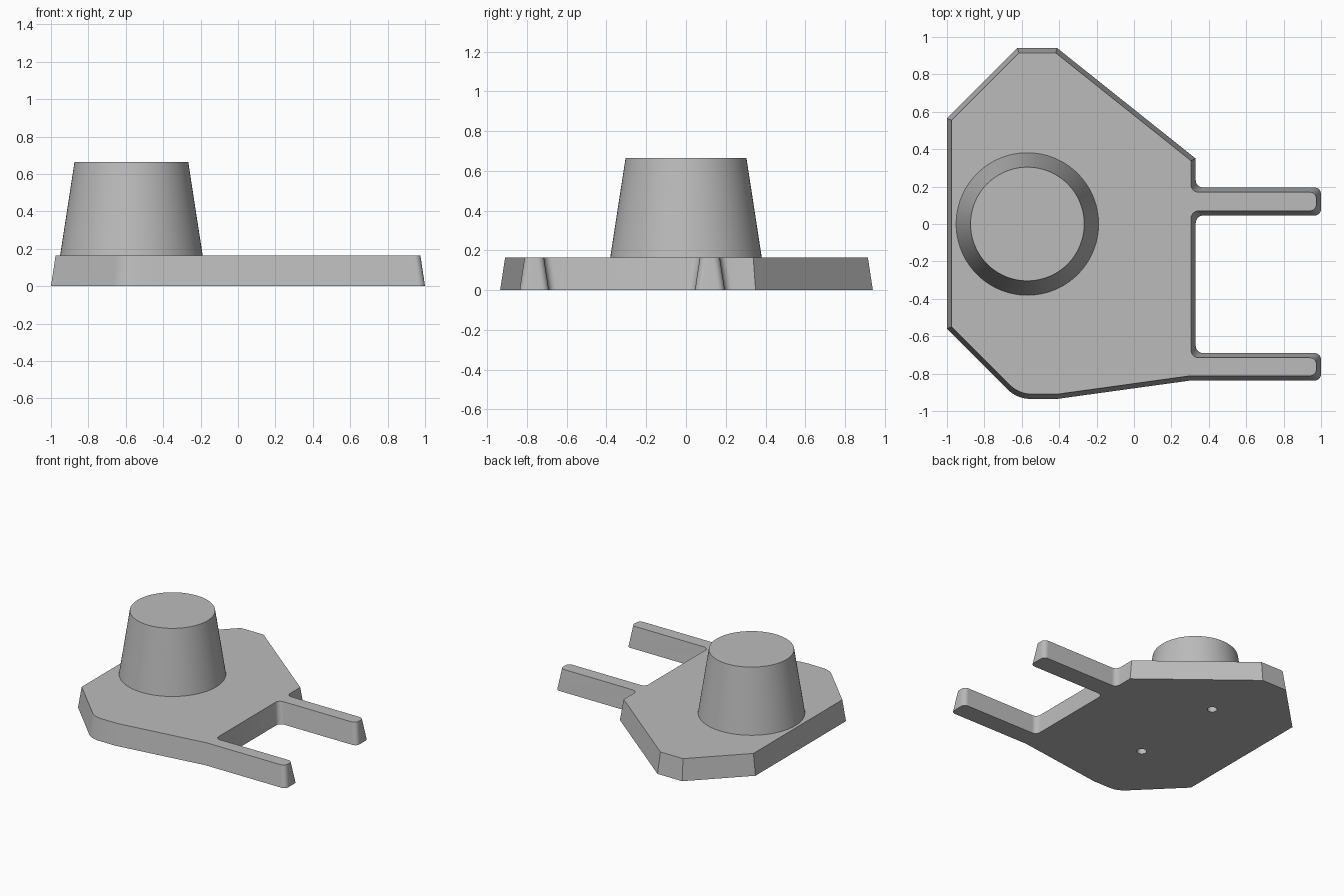
import bpy, bmesh, math
from mathutils import Vector

cube = bpy.data.objects.get("Cube")
if cube:
    bpy.data.objects.remove(cube, do_unlink=True)

PLATE_H, DRAFT = 0.165, 0.025

grey = bpy.data.materials.new("plain grey")
grey.use_nodes = True
colour = (0.5, 0.5, 0.5, 1)
grey.diffuse_color = colour
grey.node_tree.nodes["Principled BSDF"].inputs["Base Color"].default_value = colour


def inset(corners, d):
    """Move every edge of a counter-clockwise outline inward by d."""
    out = []
    for i, p in enumerate(corners):
        e1 = (p - corners[i - 1]).normalized()
        e2 = (corners[(i + 1) % len(corners)] - p).normalized()
        n1, n2 = Vector((-e1.y, e1.x)), Vector((-e2.y, e2.x))
        out.append(p + (n1 + n2) * d / (1 + n1.dot(n2)))
    return out


def rounded(corners, radii, steps=8):
    """Replace each corner that has a radius with an arc."""
    out = []
    for i, (p, r) in enumerate(zip(corners, radii)):
        if r == 0:
            out.append(p)
            continue
        u = (corners[i - 1] - p).normalized()
        v = (corners[(i + 1) % len(corners)] - p).normalized()
        half = u.angle(v) / 2
        centre = p + (u + v).normalized() * r / math.sin(half)
        start = p + u * r / math.tan(half) - centre
        end = p + v * r / math.tan(half) - centre
        sweep = start.angle(end)
        for k in range(steps + 1):
            t = k / steps
            arc = start * math.sin((1 - t) * sweep) + end * math.sin(t * sweep)
            out.append(centre + arc / math.sin(sweep))
    return out


def finish(bm, name):
    bmesh.ops.recalc_face_normals(bm, faces=bm.faces)
    mesh = bpy.data.meshes.new(name)
    bm.to_mesh(mesh)
    bm.free()
    obj = bpy.data.objects.new(name, mesh)
    bpy.context.collection.objects.link(obj)
    mesh.materials.append(grey)
    return obj


def cone(name, x, y, z0, z1, r0, r1, sides):
    bm = bmesh.new()
    geo = bmesh.ops.create_cone(bm, cap_ends=True, segments=sides,
                                radius1=r0, radius2=r1, depth=z1 - z0)
    bmesh.ops.translate(bm, verts=geo["verts"], vec=(x, y, (z0 + z1) / 2))
    return finish(bm, name)


def smooth(obj):
    bpy.ops.object.select_all(action="DESELECT")
    obj.select_set(True)
    bpy.context.view_layer.objects.active = obj
    bpy.ops.object.shade_smooth_by_angle(angle=math.radians(25))


# Base plate with two prongs: x, y, corner radius at floor level
outline = [
    (-1, -0.56, 0), (-0.625, -0.935, 0.17), (-0.41, -0.935, 0), (0.3, -0.837, 0),
    (1, -0.837, 0.035), (1, -0.69, 0.035), (0.33, -0.69, 0.04),
    (0.33, 0.045, 0.04), (1, 0.045, 0.035), (1, 0.195, 0.035),
    (0.33, 0.195, 0.04), (0.33, 0.35, 0), (-0.41, 0.94, 0),
    (-0.625, 0.94, 0), (-1, 0.565, 0),
]
corners = [Vector((x, y)) for x, y, r in outline]
radii = [r for x, y, r in outline]
bm = bmesh.new()
low = [bm.verts.new((*p, 0)) for p in rounded(corners, radii)]
high = [bm.verts.new((*p, PLATE_H)) for p in rounded(inset(corners, DRAFT), radii)]
bm.faces.new(low[::-1])
bm.faces.new(high)
for i in range(len(low)):
    j = (i + 1) % len(low)
    bm.faces.new((low[i], low[j], high[j], high[i]))
plate = finish(bm, "base_plate")

# Two blind holes in the underside
for y in (-0.39, 0.39):
    cutter = cone("hole_cutter", -0.4, y, -0.05, 0.12, 0.035, 0.035, 24)
    cutter.hide_render = True
    mod = plate.modifiers.new("hole", "BOOLEAN")
    mod.operation = "DIFFERENCE"
    mod.solver = "EXACT"
    mod.object = cutter
    bpy.context.view_layer.objects.active = plate
    bpy.ops.object.modifier_apply(modifier=mod.name)
    bpy.data.objects.remove(cutter, do_unlink=True)
smooth(plate)

# Tapered round boss
boss = cone("tapered_boss", -0.57, 0, PLATE_H, 0.665, 0.381, 0.304, 96)
smooth(boss)
